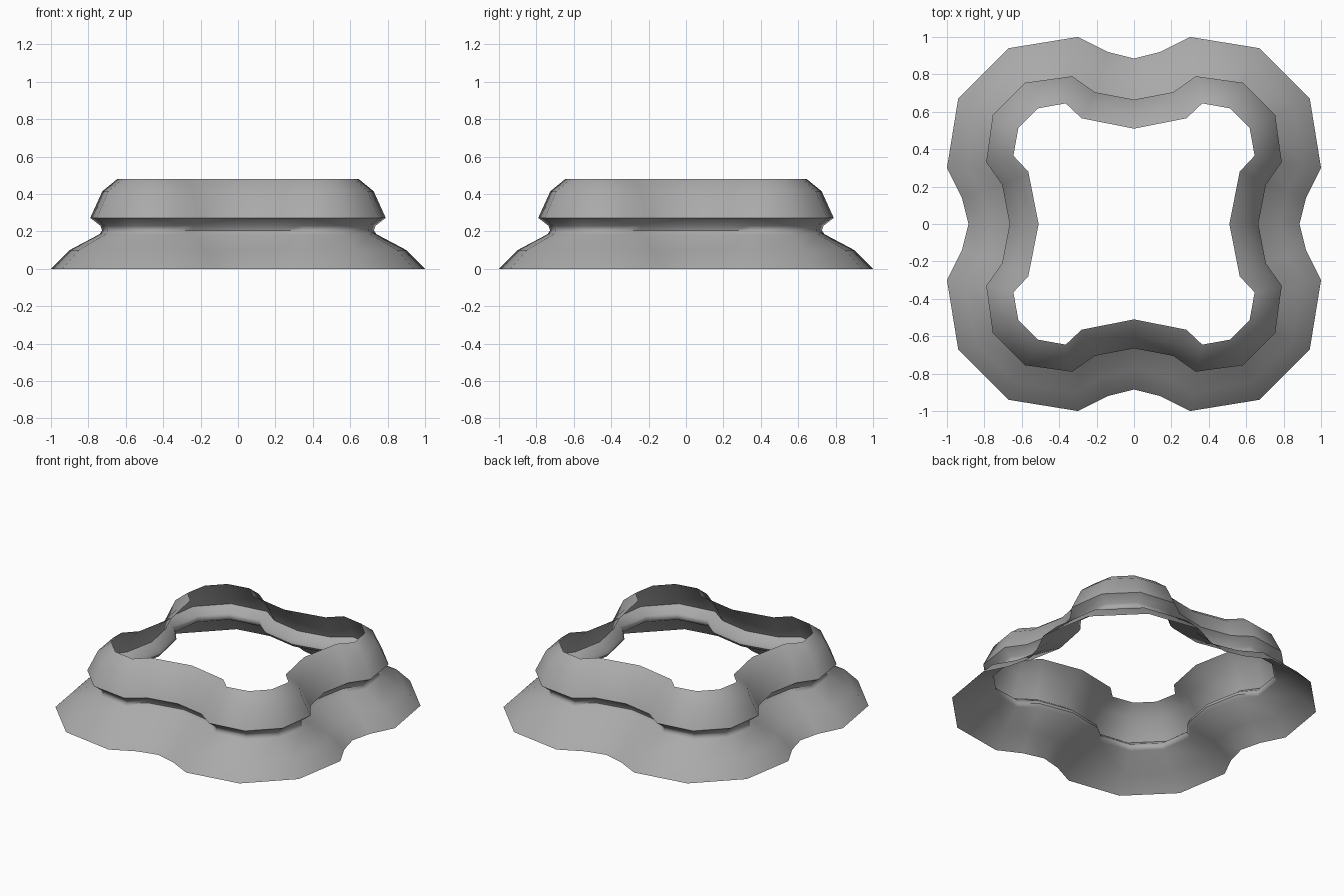
import bpy, bmesh, math

cube = bpy.data.objects.get("Cube")
if cube:
    bpy.data.objects.remove(cube)

# Half a side of the lobed outline, at the foot, the lip and the rim
FOOT = [(0.885, 0), (0.92, 0.14), (1.0, 0.30), (0.94, 0.67)]
LIP = [(0.665, 0), (0.705, 0.21), (0.79, 0.33), (0.755, 0.583)]
RIM = [(0.51, 0), (0.565, 0.28), (0.645, 0.365), (0.618, 0.515)]

# Wall profile from the foot up: half width, height
PROFILE = [(1.0, 0), (0.9, 0.1), (0.74, 0.185), (0.727, 0.205),
           (0.735, 0.23), (0.79, 0.272), (0.725, 0.415), (0.645, 0.48)]


def blend(a, b, t):
    return [(p[0] + (q[0] - p[0]) * t, p[1] + (q[1] - p[1]) * t)
            for p, q in zip(a, b)]


def outline(width):
    """Full outline for a given half width, by four-fold symmetry."""
    foot, lip, rim = FOOT[2][0], LIP[2][0], RIM[2][0]
    if width > lip:
        half = blend(FOOT, LIP, (foot - width) / (foot - lip))
    else:
        half = blend(LIP, RIM, (lip - width) / (lip - rim))
    # Mirror over the diagonal, leaving the last point for the next side
    side = half + [(y, x) for x, y in reversed(half[1:])]
    points = []
    for turn in range(4):
        points += side
        side = [(-y, x) for x, y in side]
    return points


# Open wall skinned between the outlines
bm = bmesh.new()
rings = [[bm.verts.new((x, y, z)) for x, y in outline(w)] for w, z in PROFILE]
for low, high in zip(rings, rings[1:]):
    n = len(low)
    for i in range(n):
        j = (i + 1) % n
        bm.faces.new((low[i], low[j], high[j], high[i]))
mesh = bpy.data.meshes.new("lobed_collar")
bm.to_mesh(mesh)
bm.free()

collar = bpy.data.objects.new("lobed_collar", mesh)
bpy.context.collection.objects.link(collar)

# Plain grey
grey = bpy.data.materials.new("grey")
grey.use_nodes = True
color = (0.4, 0.4, 0.4, 1)
grey.diffuse_color = color
grey.node_tree.nodes["Principled BSDF"].inputs["Base Color"].default_value = color
mesh.materials.append(grey)

# Smooth wall with a crisp lip
bpy.ops.object.select_all(action="DESELECT")
collar.select_set(True)
bpy.context.view_layer.objects.active = collar
bpy.ops.object.shade_smooth_by_angle(angle=math.radians(50))
